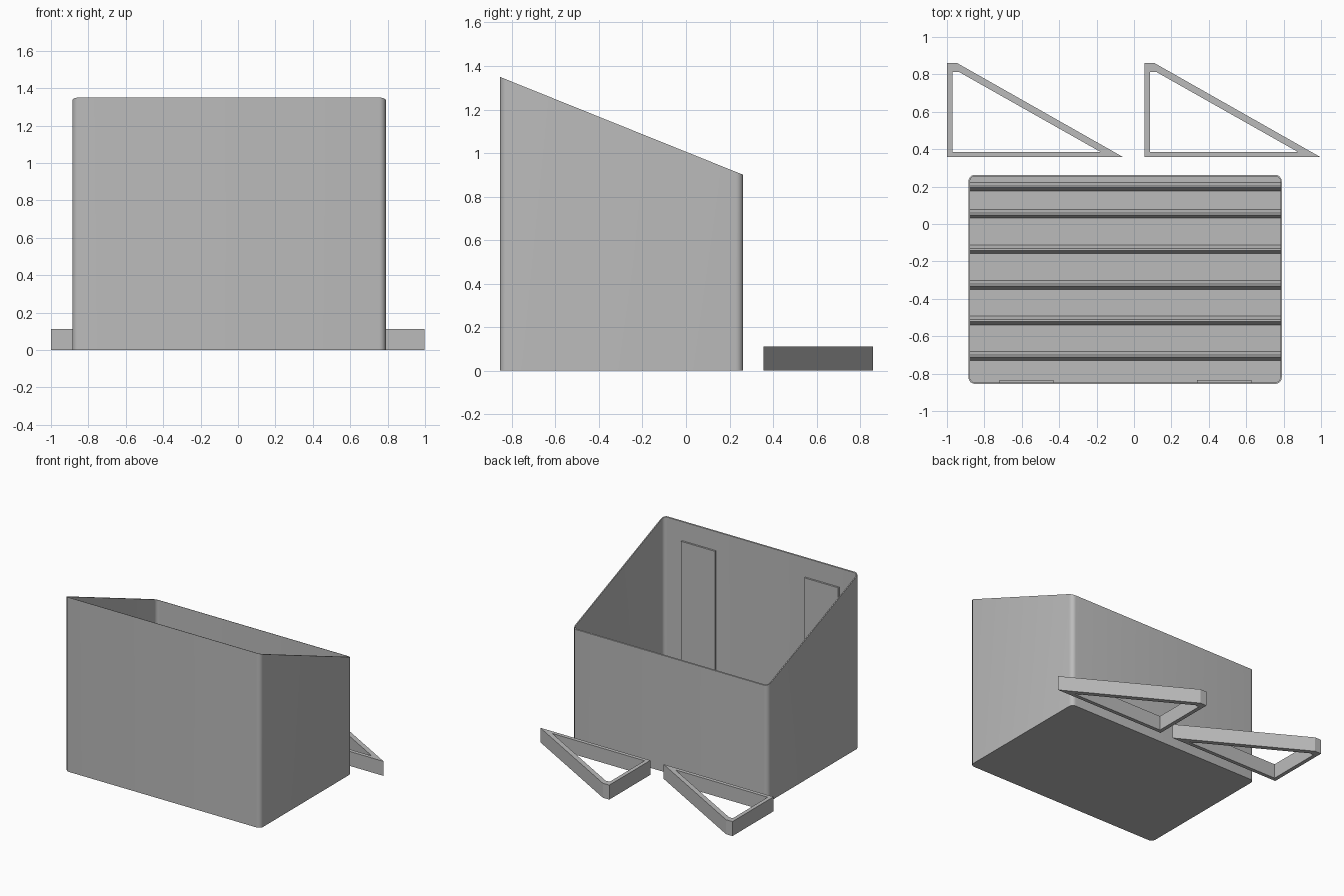
import bpy, bmesh, math

cube = bpy.data.objects.get("Cube")
if cube:
    bpy.data.objects.remove(cube, do_unlink=True)

grey = bpy.data.materials.new("plain_grey")
grey.use_nodes = True
grey.diffuse_color = (0.5, 0.5, 0.5, 1)
grey.node_tree.nodes["Principled BSDF"].inputs["Base Color"].default_value = (0.5, 0.5, 0.5, 1)

X0, X1, Y0, Y1 = -0.885, 0.79, -0.855, 0.263
FRONT_H, BACK_H = 1.35, 0.9
WALL, FLOOR, RADIUS = 0.008, 0.01, 0.035


def finish(name, bm, smooth=False):
    bmesh.ops.recalc_face_normals(bm, faces=bm.faces)
    mesh = bpy.data.meshes.new(name)
    bm.to_mesh(mesh)
    bm.free()
    mesh.materials.append(grey)
    obj = bpy.data.objects.new(name, mesh)
    bpy.context.collection.objects.link(obj)
    if smooth:
        bpy.ops.object.select_all(action='DESELECT')
        obj.select_set(True)
        bpy.context.view_layer.objects.active = obj
        bpy.ops.object.shade_smooth_by_angle(angle=math.radians(35))
    return obj


def bridge(bm, a, b):
    for i in range(len(a)):
        j = (i + 1) % len(a)
        bm.faces.new((a[i], a[j], b[j], b[i]))


def rounded_outline(inset, steps=6):
    r = RADIUS - inset
    corners = ((X1, Y1, -1, -1), (X0, Y1, 1, -1), (X0, Y0, 1, 1), (X1, Y0, -1, 1))
    points = []
    for k, (x, y, sx, sy) in enumerate(corners):
        for i in range(steps + 1):
            a = math.pi / 2 * (k + i / steps)
            points.append((x + sx * RADIUS + r * math.cos(a), y + sy * RADIUS + r * math.sin(a)))
    return points


def rim_height(y):
    return FRONT_H + (BACK_H - FRONT_H) * (y - Y0) / (Y1 - Y0)


# Open bin with a sloping rim
bm = bmesh.new()
outer, inner = rounded_outline(0), rounded_outline(WALL)
loops = [[bm.verts.new((x, y, 0)) for x, y in outer],
         [bm.verts.new((x, y, rim_height(y))) for x, y in outer],
         [bm.verts.new((x, y, rim_height(y))) for x, y in inner],
         [bm.verts.new((x, y, FLOOR)) for x, y in inner]]
for a, b in zip(loops, loops[1:]):
    bridge(bm, a, b)
bm.faces.new(loops[0])
bm.faces.new(loops[-1])
finish("bin", bm, smooth=True)


# Low ridges across the bin floor
def floor_ridge(name, y):
    h = FLOOR + 0.035
    profile = ((y - 0.024, FLOOR), (y - 0.006, h), (y + 0.004, h), (y + 0.022, FLOOR))
    bm = bmesh.new()
    ends = [[bm.verts.new((x, py, pz)) for py, pz in profile] for x in (X0 + WALL, X1 - WALL)]
    bridge(bm, *ends)
    for end in ends:
        bm.faces.new(end)
    finish(name, bm)


for n, y in enumerate((0.2, 0.055, -0.135, -0.325, -0.515, -0.705)):
    floor_ridge(f"floor_ridge_{n + 1}", y)


# Upright pads on the inside of the front wall
def box(name, lo, hi):
    bm = bmesh.new()
    bmesh.ops.create_cube(bm, size=1)
    for v in bm.verts:
        v.co = [(a + b) / 2 + c * (b - a) for a, b, c in zip(lo, hi, v.co)]
    finish(name, bm)


for side, x in (("right", -0.72), ("left", 0.337)):
    box(f"wall_pad_{side}", (x, Y0 + WALL / 2, FLOOR), (x + 0.29, -0.833, 1.2))


# Triangular bracket frames lying behind the bin
def bracket(name, dx):
    outside = ((0, 0.357), (0.943, 0.357), (0.055, 0.86), (0, 0.86))
    inside = ((0.03, 0.386), (0.82, 0.386), (0.064, 0.813), (0.03, 0.813))
    bm = bmesh.new()
    rings = [[bm.verts.new((x + dx, y, z)) for x, y in outline]
             for outline, z in ((outside, 0), (outside, 0.112), (inside, 0.112), (inside, 0))]
    for i in range(4):
        bridge(bm, rings[i], rings[(i + 1) % 4])
    finish(name, bm)


bracket("bracket_right", -1.0)
bracket("bracket_left", 0.055)
